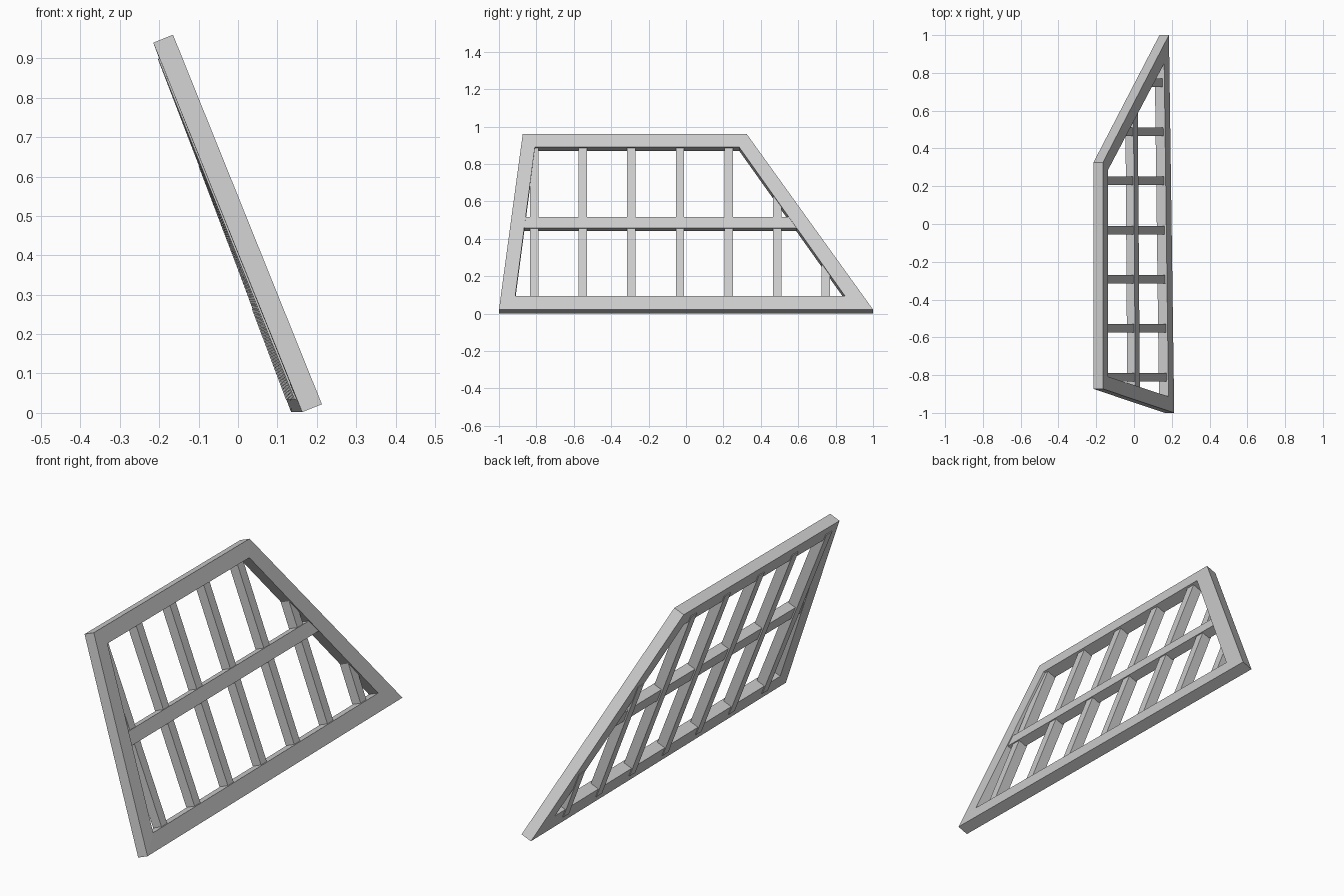
import bpy

cube = bpy.data.objects.get("Cube")
if cube:
    bpy.data.objects.remove(cube, do_unlink=True)

# One plain grey for the whole panel
grey = bpy.data.materials.new("plain_grey")
grey.use_nodes = True
colour = (0.6, 0.6, 0.6, 1)
grey.diffuse_color = colour
grey.node_tree.nodes["Principled BSDF"].inputs["Base Color"].default_value = colour

THICK = 0.054


def on_panel(y, z, depth=0.0):
    """Point on the leaning, slightly twisted front face, pushed back by depth."""
    t = (z - 0.022) / 0.938
    x = 0.213 - 0.378 * t - 0.028 * (1 - t) * (y + 1) / 2
    return (x - 0.928 * depth, y, z - 0.374 * depth)


def make(name, verts, faces):
    mesh = bpy.data.meshes.new(name)
    mesh.from_pydata(verts, [], faces)
    mesh.materials.append(grey)
    obj = bpy.data.objects.new(name, mesh)
    bpy.context.collection.objects.link(obj)
    return obj


def slab(name, outline, front, back):
    """Four-sided plate following the panel between two depths."""
    verts = [on_panel(y, z, d) for d in (front, back) for y, z in outline]
    faces = [(0, 1, 2, 3), (7, 6, 5, 4)]
    for i in range(4):
        j = (i + 1) % 4
        faces.append((j, i, i + 4, j + 4))
    return make(name, verts, faces)


# Outer frame: one mitred ring with a slanted back post
outer = [(-1, 0.022), (1, 0.022), (0.325, 0.96), (-0.873, 0.96)]
inner = [(-0.913, 0.095), (0.85, 0.095), (0.285, 0.89), (-0.808, 0.89)]
verts = [on_panel(y, z, d) for d in (0, THICK) for ring in (outer, inner) for y, z in ring]
faces = []
for i in range(4):
    j = (i + 1) % 4
    faces += [(i, j, j + 4, i + 4),
              (j + 8, i + 8, i + 12, j + 12),
              (j, i, i + 8, j + 8),
              (i + 4, j + 4, j + 12, i + 12)]
make("outer_frame", verts, faces)

# Middle rail
slab("middle_rail", [(-0.88, 0.46), (0.625, 0.46), (0.585, 0.52), (-0.873, 0.52)],
     0.005, 0.051)

# Upright bars, shortened where the slanted post cuts them off
HALF = 0.0225
for n in range(7):
    y = -0.812 + 0.26 * n
    top = min(0.92, 0.022 + 0.938 * (0.96 - y) / 0.675)
    if y > 0.3:
        top -= 0.03
    slab(f"upright_bar_{n + 1}",
         [(y - HALF, 0.055), (y + HALF, 0.055), (y + HALF, top), (y - HALF, top)],
         0.010, 0.058)
